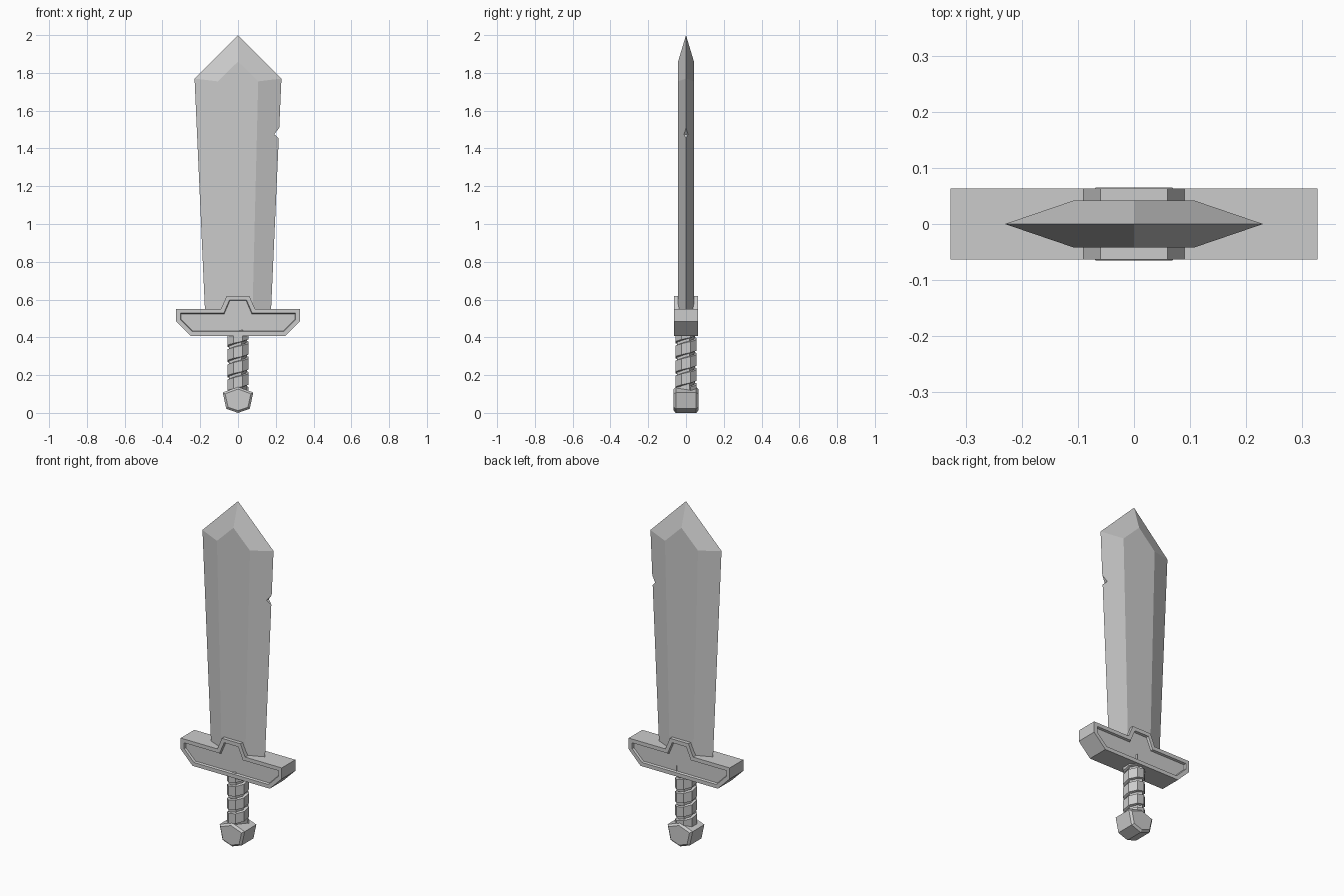
import bpy, bmesh, math

if "Cube" in bpy.data.objects:
    bpy.data.objects.remove(bpy.data.objects["Cube"])


def add_object(name, bm):
    bmesh.ops.recalc_face_normals(bm, faces=bm.faces)
    mesh = bpy.data.meshes.new(name)
    bm.to_mesh(mesh)
    bm.free()
    obj = bpy.data.objects.new(name, mesh)
    bpy.context.collection.objects.link(obj)
    return obj


def prism(outline, half):
    """Extrude an (x, z) outline along y from -half to half."""
    bm = bmesh.new()
    face = bm.faces.new([bm.verts.new((x, -half, z)) for x, z in outline])
    ext = bmesh.ops.extrude_face_region(bm, geom=[face])["geom"]
    for v in ext:
        if isinstance(v, bmesh.types.BMVert):
            v.co.y = half
    bmesh.ops.recalc_face_normals(bm, faces=bm.faces)
    return bm


def mirrored(half_outline):
    """Complete an outline from its right half (on-axis points kept once)."""
    return half_outline + [(-x, z) for x, z in reversed(half_outline) if x > 0]


def caps(bm):
    bm.normal_update()
    return [f for f in bm.faces if abs(f.normal.y) > 0.99]


# Blade: one quarter, mirrored across x and y
bm = bmesh.new()
t = 0.042
v = [bm.verts.new(p) for p in [
    (0, -t, 0.5), (0.076, -t, 0.5), (0.173, 0, 0.5), (0.107, -t, 1.755),
    (0.23, 0, 1.77), (0, -t, 1.86), (0, 0, 2), (0, 0, 0.5)]]
for f in [(0, 1, 3, 5), (1, 2, 4, 3), (5, 3, 4, 6), (0, 7, 2, 1)]:
    bm.faces.new([v[i] for i in f])
blade = add_object("blade", bm)
mirror = blade.modifiers.new("mirror", "MIRROR")
mirror.use_axis = (True, True, False)

# Nick in the right edge
cutter = add_object("nick_cutter", prism([(0.192, 1.475), (0.26, 1.408), (0.26, 1.562)], 0.1))
cutter.hide_render = True
cutter.hide_viewport = True
cut = blade.modifiers.new("nick", "BOOLEAN")
cut.operation = "DIFFERENCE"
cut.solver = "EXACT"
cut.object = cutter

# Crossguard with a recessed panel front and back
bm = prism(mirrored([(0.06, 0.62), (0.09, 0.55), (0.327, 0.55),
                     (0.327, 0.485), (0.25, 0.408)]), 0.063)
panels = caps(bm)
bmesh.ops.inset_individual(bm, faces=panels, thickness=0.022, use_even_offset=True)
bmesh.ops.inset_individual(bm, faces=panels, thickness=0.004, depth=-0.012, use_even_offset=True)
add_object("crossguard", bm)

# Grip core
SIDES = 8
STEP = 2 * math.pi / SIDES
bm = bmesh.new()
core = bmesh.ops.create_cone(bm, cap_ends=True, segments=SIDES, radius1=0.051,
                             radius2=0.051, depth=0.34)
for vert in core["verts"]:
    x, y = vert.co.x, vert.co.y
    a = round((math.atan2(y, x) - STEP / 2) / STEP) * STEP + STEP / 2
    vert.co = (0.051 * math.cos(a), 0.051 * math.sin(a), vert.co.z + 0.26)
add_object("grip_core", bm)

# Spiral wrap around the grip
bm = bmesh.new()
PITCH, BAND = 0.08, 0.066
rings = []
for i in range(int(4.3 * SIDES)):
    a = (i + 0.5) * STEP
    z = 0.075 + PITCH * i / SIDES
    rings.append([bm.verts.new((r * math.cos(a), r * math.sin(a), z + h))
                  for r, h in [(0.046, 0), (0.06, 0.004), (0.06, BAND - 0.004), (0.046, BAND)]])
for a, b in zip(rings, rings[1:]):
    for k in range(4):
        bm.faces.new((a[k], a[(k + 1) % 4], b[(k + 1) % 4], b[k]))
bm.faces.new(rings[0])
bm.faces.new(rings[-1])
add_object("grip_wrap", bm)

# Pommel with chamfered front and back rims
bm = prism(mirrored([(0, 0.138), (0.081, 0.108), (0.062, 0.022), (0, 0)]), 0.054)
bmesh.ops.inset_individual(bm, faces=caps(bm), thickness=0.011, depth=0.011,
                           use_even_offset=True)
add_object("pommel", bm)
